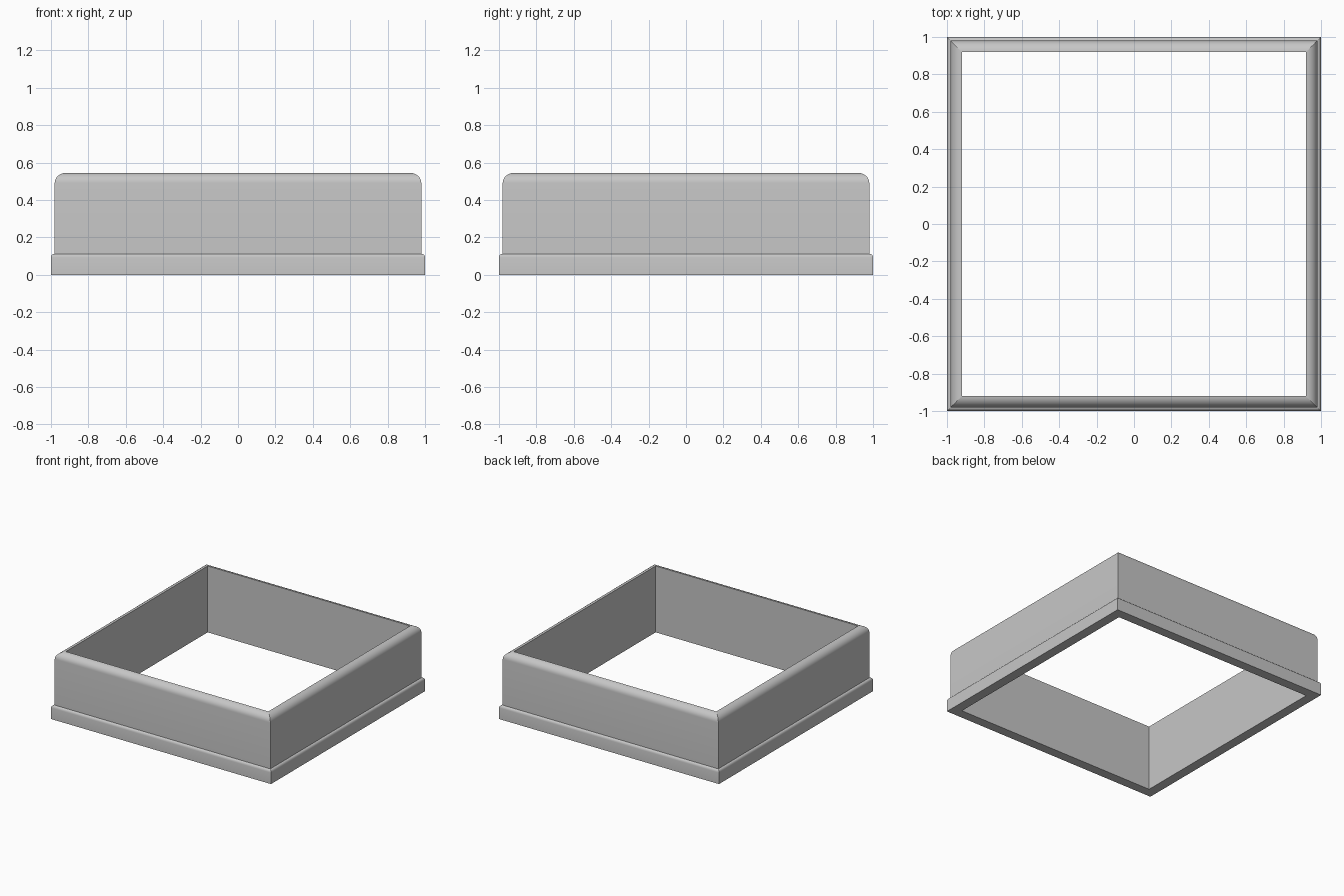
import bpy, bmesh, math

default = bpy.data.objects.get("Cube")
if default:
    bpy.data.objects.remove(default, do_unlink=True)

# One plain grey finish
grey = bpy.data.materials.new("light_grey")
grey.use_nodes = True
colour = (0.57, 0.57, 0.57, 1)
grey.diffuse_color = colour
grey.node_tree.nodes["Principled BSDF"].inputs["Base Color"].default_value = colour

# Wall section: (distance from centre, height), from the inside foot outward and up
INNER, WALL, FOOT = 0.92, 0.98, 1.0
TOP, SHOULDER, LEDGE = 0.545, 0.49, 0.112
profile = [(INNER, 0), (FOOT, 0), (FOOT, 0.092), (0.998, 0.102),
           (0.992, 0.109), (0.984, LEDGE), (WALL, LEDGE), (WALL, SHOULDER)]

# Rounded top lip, drawn as an elliptical quarter arc
STEPS = 8
for i in range(1, STEPS + 1):
    a = math.pi / 2 * i / STEPS
    profile.append((INNER + (WALL - INNER) * math.cos(a),
                    SHOULDER + (TOP - SHOULDER) * math.sin(a)))

# Sweep the section around the square, with mitred corners
bm = bmesh.new()
corners = [(1, -1), (1, 1), (-1, 1), (-1, -1)]
rings = [[bm.verts.new((sx * d, sy * d, z)) for d, z in profile] for sx, sy in corners]
n = len(profile)
for c in range(4):
    here, following = rings[c], rings[(c + 1) % 4]
    for i in range(n):
        j = (i + 1) % n
        bm.faces.new((here[i], following[i], following[j], here[j]))
bmesh.ops.recalc_face_normals(bm, faces=bm.faces)

# Smooth along each side, crisp at the mitres and hard angles
for face in bm.faces:
    face.smooth = True
mitres = {v: c for c, ring in enumerate(rings) for v in ring}
for edge in bm.edges:
    a, b = edge.verts
    is_mitre = mitres[a] == mitres[b]
    edge.smooth = not is_mitre and edge.calc_face_angle(0) < math.radians(35)

mesh = bpy.data.meshes.new("square_frame")
bm.to_mesh(mesh)
bm.free()
mesh.materials.append(grey)
frame = bpy.data.objects.new("square_frame", mesh)
bpy.context.scene.collection.objects.link(frame)
